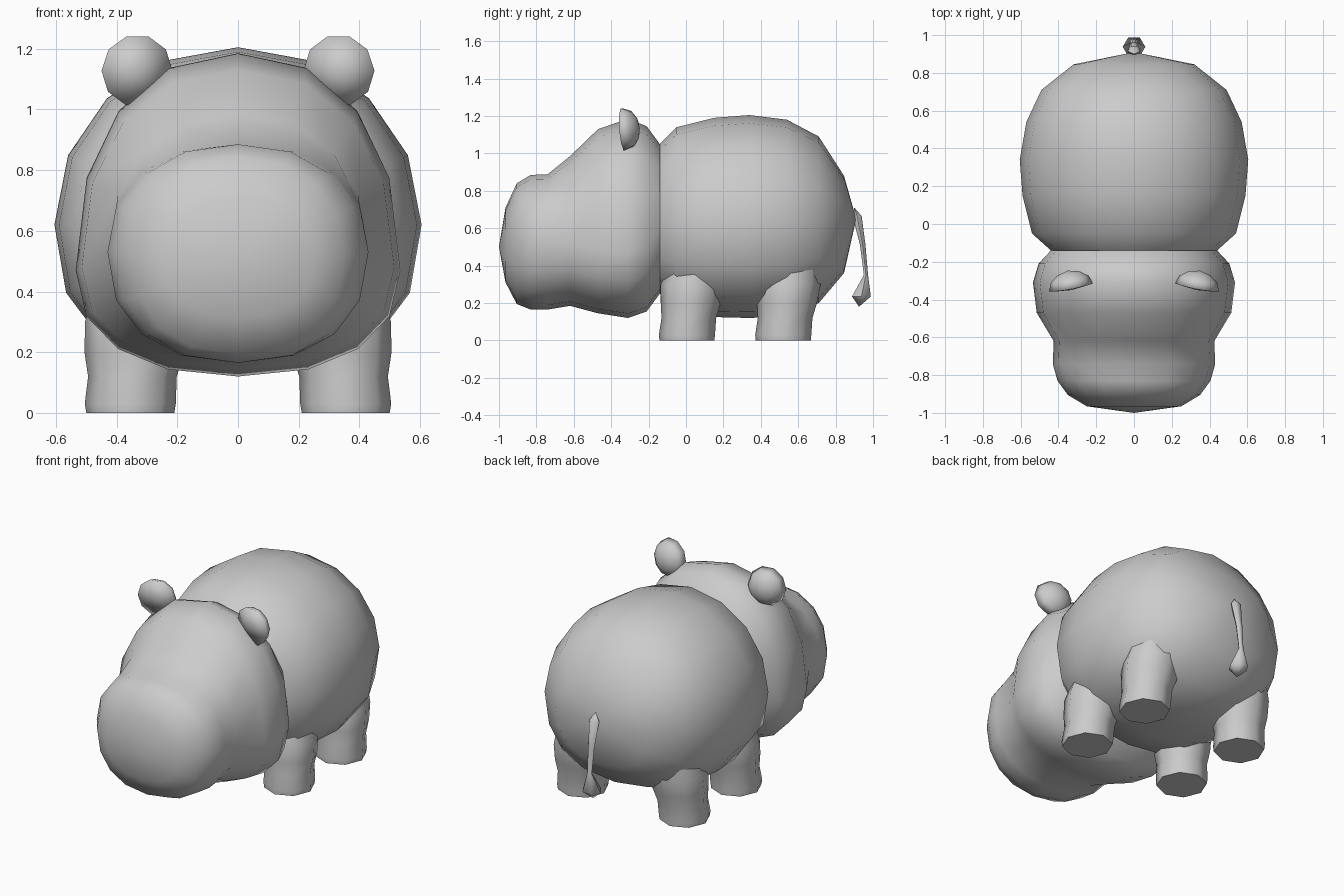
import bpy, bmesh, math
from mathutils import Matrix, Vector

if "Cube" in bpy.data.objects:
    bpy.data.objects.remove(bpy.data.objects["Cube"])

skin = bpy.data.materials.new("grey_skin")
skin.diffuse_color = (0.6, 0.6, 0.6, 1)
skin.use_nodes = True
skin.node_tree.nodes["Principled BSDF"].inputs["Base Color"].default_value = skin.diffuse_color


def loft(name, rings, sharp=180, matrix=None):
    """Skin a list of rings; a one-point ring is a pole, open ends stay open."""
    bm = bmesh.new()
    loops = [[bm.verts.new(p) for p in r] for r in rings]
    for a, b in zip(loops, loops[1:]):
        n = max(len(a), len(b))
        for i in range(n):
            j = (i + 1) % n
            if len(a) == 1:
                bm.faces.new((a[0], b[i], b[j]))
            elif len(b) == 1:
                bm.faces.new((a[i], a[j], b[0]))
            else:
                bm.faces.new((a[i], a[j], b[j], b[i]))
    bmesh.ops.recalc_face_normals(bm, faces=bm.faces)
    if matrix:
        bm.transform(matrix)
    me = bpy.data.meshes.new(name)
    bm.to_mesh(me)
    bm.free()
    me.materials.append(skin)
    ob = bpy.data.objects.new(name, me)
    bpy.context.collection.objects.link(ob)
    bpy.context.view_layer.objects.active = ob
    bpy.ops.object.select_all(action='DESELECT')
    ob.select_set(True)
    bpy.ops.object.shade_smooth_by_angle(angle=math.radians(sharp))
    return ob


def section(y, w, bottom, mid, top, n_up, n_low, count=16):
    """Rounded upright cross-section with its widest point at height mid."""
    pts = []
    for i in range(count):
        t = 2 * math.pi * i / count
        c, s = math.cos(t), math.sin(t)
        n = n_up if s > 0 else n_low
        x = math.copysign(abs(c) ** (2 / n), c) * w
        h = abs(s) ** (2 / n)
        pts.append((x, y, mid + h * ((top - mid) if s > 0 else (bottom - mid))))
    return pts


def flat_ring(x, y, z, rx, ry, count=8):
    return [(x + rx * math.cos(2 * math.pi * i / count),
             y + ry * math.sin(2 * math.pi * i / count), z) for i in range(count)]


# Head: snout tip back to the neck groove (y, half width, bottom, mid, top)
neck = (-0.14, 0.44, 0.25, 0.60, 1.05)
head = [(-0.965, 0.25, 0.31, 0.51, 0.71), (-0.905, 0.35, 0.195, 0.52, 0.84),
        (-0.83, 0.405, 0.165, 0.53, 0.885), (-0.74, 0.43, 0.165, 0.53, 0.888),
        (-0.62, 0.425, 0.185, 0.52, 0.985), (-0.47, 0.515, 0.145, 0.48, 1.13),
        (-0.31, 0.535, 0.12, 0.47, 1.185), (-0.21, 0.505, 0.155, 0.50, 1.145), neck]
loft("head", [[(0, -1.0, 0.5)]] + [section(*r, 2.25, 2.3) for r in head])

# Body: neck groove back to the rump
body = [neck, (-0.05, 0.54, 0.16, 0.62, 1.14), (0.15, 0.59, 0.125, 0.62, 1.19),
        (0.34, 0.605, 0.12, 0.62, 1.205), (0.54, 0.57, 0.13, 0.63, 1.18),
        (0.71, 0.49, 0.20, 0.64, 1.09), (0.845, 0.32, 0.36, 0.65, 0.88)]
loft("body", [section(*r, 2.05, 2.4) for r in body] + [[(0, 0.91, 0.65)]])

# Legs: flat foot, slight ankle, flaring into the body (z, inset, rx, ry)
leg = [(0, 0, 0.145, 0.147), (0.03, 0, 0.15, 0.15), (0.12, 0.01, 0.146, 0.146),
       (0.2, 0.02, 0.165, 0.16), (0.3, 0.03, 0.17, 0.17), (0.45, 0.06, 0.15, 0.14)]
for side, sname in ((-1, "left"), (1, "right")):
    for y, lname in ((0.005, "front"), (0.52, "back")):
        x = side * 0.355
        rings = [flat_ring(x - side * dx * 0.7, y + dx, z, rx, ry) for z, dx, rx, ry in leg]
        loft(f"{lname}_leg_{sname}", [[(x, y, 0)]] + rings, 60)

    # Ears: shallow front, domed back, turned outwards
    ear = [[Vector((r * math.cos(math.pi * i / 5), y, r * math.sin(math.pi * i / 5)))
            for i in range(10)] for y, r in ((0, 0.119), (0.045, 0.1), (0.075, 0.06))]
    place = (Matrix.Translation((side * 0.333, -0.335, 1.128))
             @ Matrix.Rotation(-0.19 * side, 4, 'Z') @ Matrix.Rotation(0.08, 4, 'X'))
    loft(f"ear_{sname}", [[(0, -0.015, 0)]] + ear + [[(0, 0.09, 0)]], 180, place)

# Tail: thin strip hanging from the rump with a pointed tuft (y, z, rx, ry)
tail = [(0.915, 0.665, 0.034, 0.028), (0.945, 0.51, 0.022, 0.017),
        (0.962, 0.35, 0.016, 0.013), (0.938, 0.235, 0.06, 0.058)]
loft("tail", [[(0, 0.90, 0.71)]] + [flat_ring(0, y, z, rx, ry, 6) for y, z, rx, ry in tail]
     + [[(0, 0.925, 0.18)]], 60)
